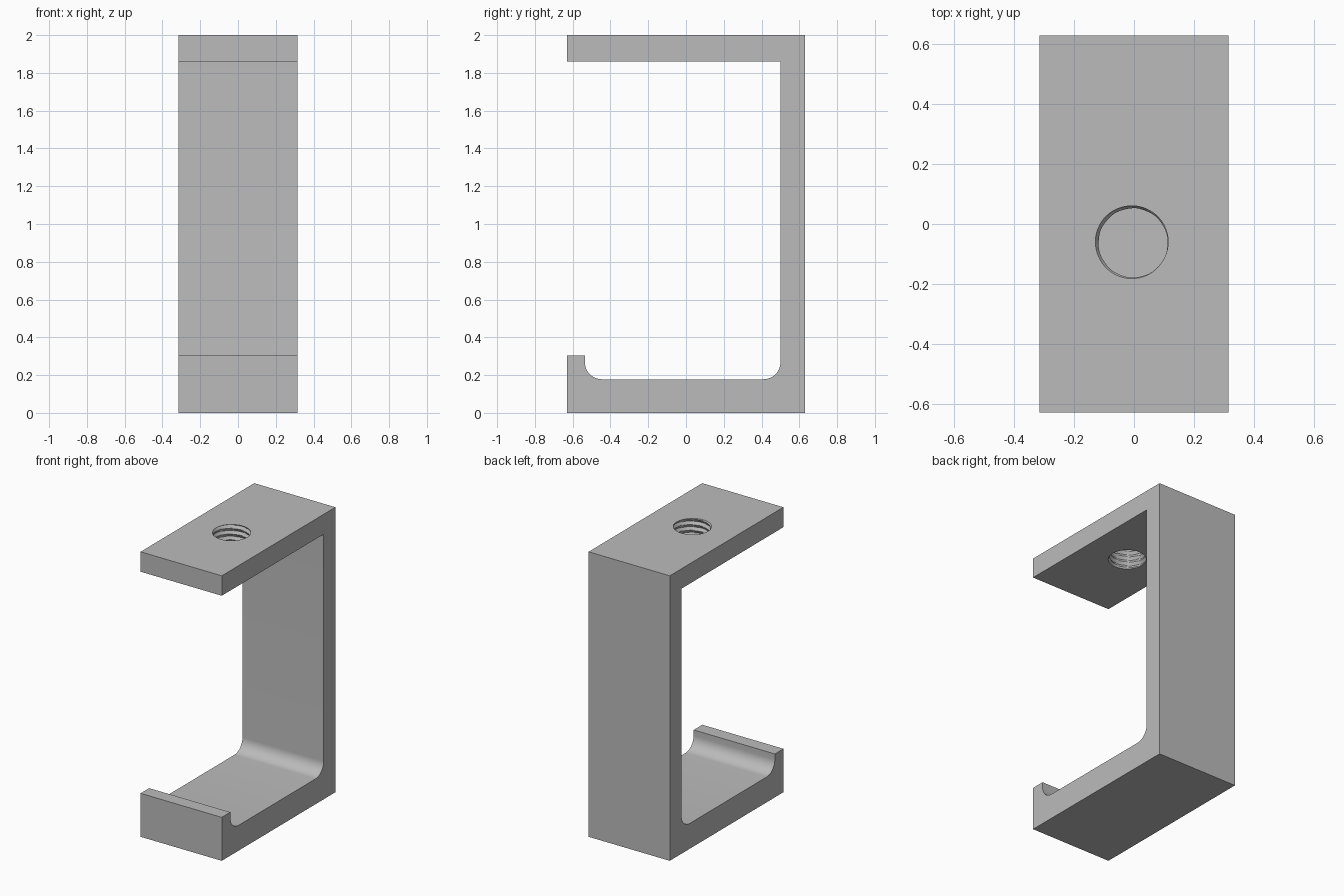
import bpy, bmesh
from math import sin, cos, pi, floor

cube = bpy.data.objects.get("Cube")
if cube:
    bpy.data.objects.remove(cube, do_unlink=True)

HALF_X, HALF_Y = 0.315, 0.63
TOP, PLATE_UNDER = 2.0, 1.86
FLOOR, LIP_TOP = 0.178, 0.305
WALL_Y, LIP_Y, FILLET = 0.5, -0.535, 0.09

grey = bpy.data.materials.new("steel grey")
grey.use_nodes = True
colour = (0.5, 0.5, 0.5, 1)
grey.diffuse_color = colour
grey.node_tree.nodes["Principled BSDF"].inputs["Base Color"].default_value = colour


def add_object(name, bm):
    bmesh.ops.recalc_face_normals(bm, faces=bm.faces)
    mesh = bpy.data.meshes.new(name)
    bm.to_mesh(mesh)
    bm.free()
    mesh.materials.append(grey)
    obj = bpy.data.objects.new(name, mesh)
    bpy.context.collection.objects.link(obj)
    return obj


def arc(cy, cz, start, end, steps=12):
    angles = [start + (end - start) * i / steps for i in range(steps + 1)]
    return [(cy + FILLET * cos(a), cz + FILLET * sin(a)) for a in angles]


# Bracket body: side profile (y, z) extruded across the width
profile = [(-HALF_Y, 0), (HALF_Y, 0), (HALF_Y, TOP), (-HALF_Y, TOP),
           (-HALF_Y, PLATE_UNDER), (WALL_Y, PLATE_UNDER)]
profile += arc(WALL_Y - FILLET, FLOOR + FILLET, 0, -pi / 2)
profile += arc(LIP_Y + FILLET, FLOOR + FILLET, -pi / 2, -pi)
profile += [(LIP_Y, LIP_TOP), (-HALF_Y, LIP_TOP)]

bm = bmesh.new()
side = bm.faces.new([bm.verts.new((-HALF_X, y, z)) for y, z in profile])
ext = bmesh.ops.extrude_face_region(bm, geom=[side])
moved = [v for v in ext["geom"] if isinstance(v, bmesh.types.BMVert)]
bmesh.ops.translate(bm, verts=moved, vec=(2 * HALF_X, 0, 0))
body = add_object("clamp_body", bm)

# Threaded hole cutter: a cylinder whose radius follows a helical ridge
SEGMENTS, PITCH, STEPS = 64, 0.04, 10
MINOR, DEPTH = 0.115, 0.013
HOLE_X, HOLE_Y, START = -0.003, -0.063, 1.8425


def thread_radius(angle, z):
    phase = (z - TOP) / PITCH - (angle - 0.85 * pi) / (2 * pi)
    phase -= floor(phase)
    return MINOR + DEPTH * abs(2 * phase - 1)


bm = bmesh.new()
rings = []
for row in range(46):
    z = START + row * PITCH / STEPS
    ring = []
    for k in range(SEGMENTS):
        a = 2 * pi * k / SEGMENTS
        r = thread_radius(a, z)
        ring.append(bm.verts.new((HOLE_X + r * cos(a), HOLE_Y + r * sin(a), z)))
    rings.append(ring)
for low, high in zip(rings, rings[1:]):
    for k in range(SEGMENTS):
        n = (k + 1) % SEGMENTS
        bm.faces.new((low[k], low[n], high[n], high[k]))
bm.faces.new(rings[0])
bm.faces.new(rings[-1])
cutter = add_object("thread_cutter", bm)
cutter.hide_render = True

# Cut the hole, then drop the cutter
cut = body.modifiers.new("threaded_hole", "BOOLEAN")
cut.operation = "DIFFERENCE"
cut.solver = "EXACT"
cut.object = cutter
bpy.ops.object.select_all(action="DESELECT")
bpy.context.view_layer.objects.active = body
body.select_set(True)
bpy.ops.object.modifier_apply(modifier=cut.name)
bpy.data.objects.remove(cutter, do_unlink=True)
bpy.ops.object.shade_smooth_by_angle(angle=pi / 6)
